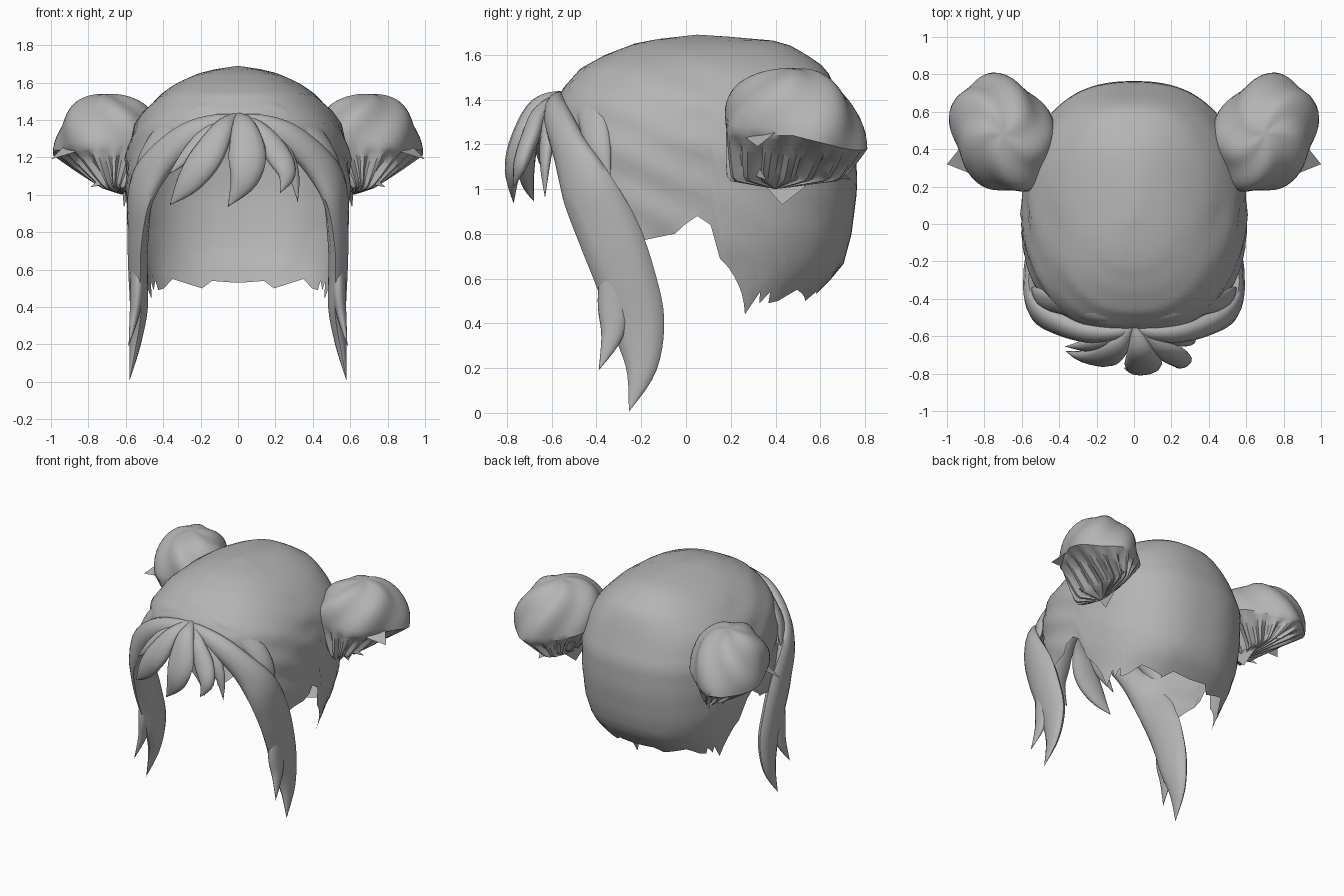
import bpy, math
from mathutils import Vector

if "Cube" in bpy.data.objects:
    bpy.data.objects.remove(bpy.data.objects["Cube"])

mat = bpy.data.materials.new("hair grey")
mat.diffuse_color = (0.46, 0.46, 0.46, 1)
mat.use_nodes = True
mat.node_tree.nodes["Principled BSDF"].inputs["Base Color"].default_value = mat.diffuse_color


def interp(table, v):
    """Piecewise linear lookup in a list of tuples sorted by first value."""
    if v <= table[0][0]:
        return table[0][1:]
    for p, q in zip(table, table[1:]):
        if v <= q[0]:
            k = (v - p[0]) / (q[0] - p[0])
            return tuple(a + (b - a) * k for a, b in zip(p[1:], q[1:]))
    return table[-1][1:]


def make(name, verts, faces, angle=40):
    me = bpy.data.meshes.new(name)
    me.from_pydata([tuple(v) for v in verts], [], faces)
    me.materials.append(mat)
    ob = bpy.data.objects.new(name, me)
    bpy.context.collection.objects.link(ob)
    bpy.ops.object.select_all(action='DESELECT')
    ob.select_set(True)
    bpy.context.view_layer.objects.active = ob
    bpy.ops.object.mode_set(mode='EDIT')
    bpy.ops.mesh.select_all(action='SELECT')
    bpy.ops.mesh.remove_doubles(threshold=0.0005)
    bpy.ops.mesh.normals_make_consistent(inside=False)
    bpy.ops.object.mode_set(mode='OBJECT')
    bpy.ops.object.shade_smooth_by_angle(angle=math.radians(angle))
    return ob


def grid_faces(rows, cols, wrap):
    n = cols if wrap else cols - 1
    return [(r * cols + c, r * cols + (c + 1) % cols,
             (r + 1) * cols + (c + 1) % cols, (r + 1) * cols + c)
            for r in range(rows - 1) for c in range(n)]


# Scalp cap: height -> half width, front y, back y
SECTION = [(0.44, .50, -.6, .50), (0.53, .51, -.6, .58), (0.65, .54, -.6, .70),
           (0.8, .58, -.6, .74), (1.0, .595, -.6, .765), (1.2, .60, -.6, .76),
           (1.37, .555, -.59, .70), (1.45, .50, -.55, .67), (1.54, .41, -.47, .625),
           (1.60, .32, -.36, .54), (1.65, .21, -.23, .45), (1.67, .13, -.13, .36),
           (1.69, 0, .05, .05)]
# Angle from the front -> height of the ragged lower edge
RIM = [(0, 1.42), (15, 1.38), (38, 1.25), (52, 1.08), (60, .89), (66, .82), (72, .77),
       (84, .80), (90, .88), (93, .84), (96, .69), (102, .61), (108, .53), (114, .44),
       (117, .54), (120, .49), (123, .54), (126, .49), (132, .50), (141, .55), (150, .53),
       (162, .50), (168, .54), (180, .53)]


def cap_point(deg, t):
    rim = interp(RIM, abs(deg))[0]
    z = 1.69 - (1.69 - rim) * t ** 1.5
    a, f, b = interp(SECTION, z)
    s, c = math.sin(math.radians(deg)), math.cos(math.radians(deg))
    x = a * math.copysign(abs(s) ** .83, s)
    r = .05 - f if c > 0 else b - .05
    y = .05 - r * math.copysign(abs(c) ** .83, c)
    # soft combed folds on the sides
    side = abs(s) ** 3 * min(1, t * 1.3) * (1 if y < .1 else .4)
    x += math.copysign(1, s) * .01 * side * math.sin(z * 32 + y * 14)
    return x, y, z


COLS, ROWS = 120, 26
make("scalp_cap",
     [cap_point(-180 + 3 * c, r / (ROWS - 1)) for r in range(ROWS) for c in range(COLS)],
     grid_faces(ROWS, COLS, True))


def lock(name, pts, mirror=1, steps=5, sides=12):
    """Tapered lock. Each point: x, y, z, half width, half thickness, outward x, y, z."""
    n = len(pts)
    path = []
    for i in range(n - 1):
        p = [Vector(pts[max(0, min(n - 1, i + j))]) for j in (-1, 0, 1, 2)]
        for s in range(steps + (i == n - 2)):
            k = s / steps
            path.append(.5 * (2 * p[1] + (p[2] - p[0]) * k
                              + (2 * p[0] - 5 * p[1] + 4 * p[2] - p[3]) * k * k
                              + (3 * p[1] - p[0] - 3 * p[2] + p[3]) * k ** 3))
    verts = []
    for i, q in enumerate(path):
        pos = Vector(q[:3])
        tan = (Vector(path[min(i + 1, len(path) - 1)][:3])
               - Vector(path[max(i - 1, 0)][:3])).normalized()
        out = Vector(q[5:8])
        out = (out - tan * out.dot(tan)).normalized()
        wide = out.cross(tan)
        for c in range(sides):
            u = 2 * math.pi * c / sides
            v = pos + wide * max(q[3], 0) * math.cos(u) + out * max(q[4], 0) * math.sin(u)
            verts.append((v.x * mirror, v.y, v.z))
    return make(name, verts, grid_faces(len(path), sides, True), 60)


for side, m in (("right", 1), ("left", -1)):
    # Long framing lock sweeping from the parting down past the cheek
    lock("framing_lock_" + side, [
        (-.02, -.55, 1.40, .025, .02, 0, -1, .4), (.1, -.58, 1.385, .05, .04, 0, -1, .4),
        (.26, -.575, 1.32, .075, .055, .2, -1, .4), (.42, -.52, 1.18, .095, .06, .6, -.9, .3),
        (.515, -.45, 1.02, .125, .055, .9, -.5, .2), (.535, -.345, .8, .14, .055, 1, -.2, .1),
        (.535, -.27, .6, .135, .052, 1, -.1, 0), (.53, -.215, .4, .12, .048, 1, -.1, 0),
        (.55, -.20, .2, .07, .03, 1, -.1, 0), (.58, -.255, .005, .0, .0, 1, -.1, 0)], m)
    lock("framing_tip_" + side, [
        (.54, -.32, .72, .06, .035, 1, -.1, 0), (.54, -.325, .5, .07, .035, 1, -.1, 0),
        (.555, -.33, .35, .05, .025, 1, -.1, 0), (.585, -.39, .19, 0, 0, 1, -.1, 0)], m)
    # Raised strand behind the framing lock
    lock("hairline_strand_" + side, [
        (-.02, -.49, 1.475, .03, .02, 0, -.7, 1), (.2, -.48, 1.455, .06, .03, .2, -.7, .8),
        (.38, -.43, 1.35, .07, .03, .6, -.6, .5), (.50, -.39, 1.19, .06, .03, 1, -.4, .3),
        (.55, -.34, 1.02, 0, 0, 1, -.2, 0)], m)

# Fringe
lock("fringe_centre", [
    (0, -.54, 1.42, .02, .02, 0, -1, 0), (.03, -.66, 1.37, .065, .04, 0, -1, .5),
    (.05, -.74, 1.22, .10, .045, 0, -1, .2), (.03, -.775, 1.08, .075, .035, 0, -1, 0),
    (-.055, -.77, .935, 0, 0, 0, -1, 0)])
lock("fringe_left", [
    (-.01, -.54, 1.42, .02, .02, 0, -1, 0), (-.08, -.65, 1.35, .06, .04, -.2, -1, .4),
    (-.17, -.71, 1.20, .09, .045, -.3, -1, .2), (-.27, -.71, 1.06, .065, .03, -.3, -1, 0),
    (-.365, -.68, .945, 0, 0, -.3, -1, 0)])
lock("fringe_outer_left", [
    (-.01, -.54, 1.41, .02, .02, 0, -1, 0), (-.14, -.62, 1.34, .045, .03, -.2, -1, .4),
    (-.25, -.65, 1.23, .045, .03, -.4, -1, .2), (-.37, -.655, 1.11, 0, 0, -.4, -1, 0)])
lock("fringe_right", [
    (.01, -.54, 1.42, .02, .02, 0, -1, 0), (.12, -.65, 1.34, .05, .035, .2, -1, .4),
    (.21, -.70, 1.22, .07, .04, .3, -1, .2), (.26, -.74, 1.11, .05, .03, .3, -1, 0),
    (.225, -.77, 1.01, 0, 0, .3, -1, 0)])
lock("fringe_outer_right", [
    (.02, -.54, 1.41, .02, .02, 0, -1, 0), (.15, -.60, 1.34, .04, .03, .2, -1, .4),
    (.25, -.62, 1.22, .045, .03, .4, -1, .2), (.30, -.63, 1.10, .03, .02, .4, -1, 0),
    (.32, -.63, .96, 0, 0, .4, -1, 0)])


def bun(name, m, rows=30, cols=64):
    """Folded dome above, steep pleats drawn together along a seam below."""
    mid = Vector((.70, .48, 1.27))
    verts = []
    for r in range(rows):
        t = r / (rows - 1)
        for c in range(cols):
            u = 2 * math.pi * c / cols
            cu, su = math.cos(u), math.sin(u)
            lat = min(t / .55, 1) * math.pi / 2
            k = 1 + .05 * math.sin(5 * u + 4 * lat) * math.sin(lat)
            wide = math.sin(lat) ** .85
            p = mid + Vector((.275 * wide * cu * k, .315 * wide * su * k,
                              .27 * math.cos(lat) ** .9 * k if lat < 1.57 else 0))
            # the dome leans outward and back; its rear brim hangs lower
            p.x += .05 * su * wide
            p.z -= (.09 * max(0, su) + .03 * max(0, cu)) * math.sin(lat) ** 2
            if t > .55:
                g = (t - .55) / .45
                # underside narrows fast across x, slowly along y, then closes to the knot
                seam = Vector((.66 + .07 * cu, .44 + .25 * su, 1.04))
                knot = Vector((.62, .40, 1.0))
                p = p.lerp(seam, g / .75) if g < .75 else seam.lerp(knot, (g - .75) / .25)
                pleat = .018 * math.sin(math.pi * g) * (1 if c % 4 < 2 else -1)
                p += Vector((cu, su, -.3)) * (pleat - .01 * math.sin(math.pi * g))
            verts.append((p.x * m, p.y, p.z))
    make(name, verts, grid_faces(rows, cols, True))


def ribbon_ends(name, m):
    """Loose pointed pleat ends below the bun."""
    verts, faces = [], []
    for a, b, tip in (((.80, .24, 1.25), (.92, .42, 1.27), (1.0, .32, 1.19)),
                      ((.6, .25, 1.08), (.72, .32, 1.11), (.79, .36, 1.04)),
                      ((.6, .5, 1.08), (.75, .62, 1.14), (.70, .74, 1.04)),
                      ((.58, .33, 1.04), (.62, .57, 1.04), (.61, .43, .93))):
        i = len(verts)
        verts += [(p[0] * m, p[1], p[2]) for p in (a, b, tip)]
        faces.append((i, i + 1, i + 2))
    make(name, verts, faces)


for side, m in (("right", 1), ("left", -1)):
    bun("bun_" + side, m)
    ribbon_ends("bun_ends_" + side, m)
